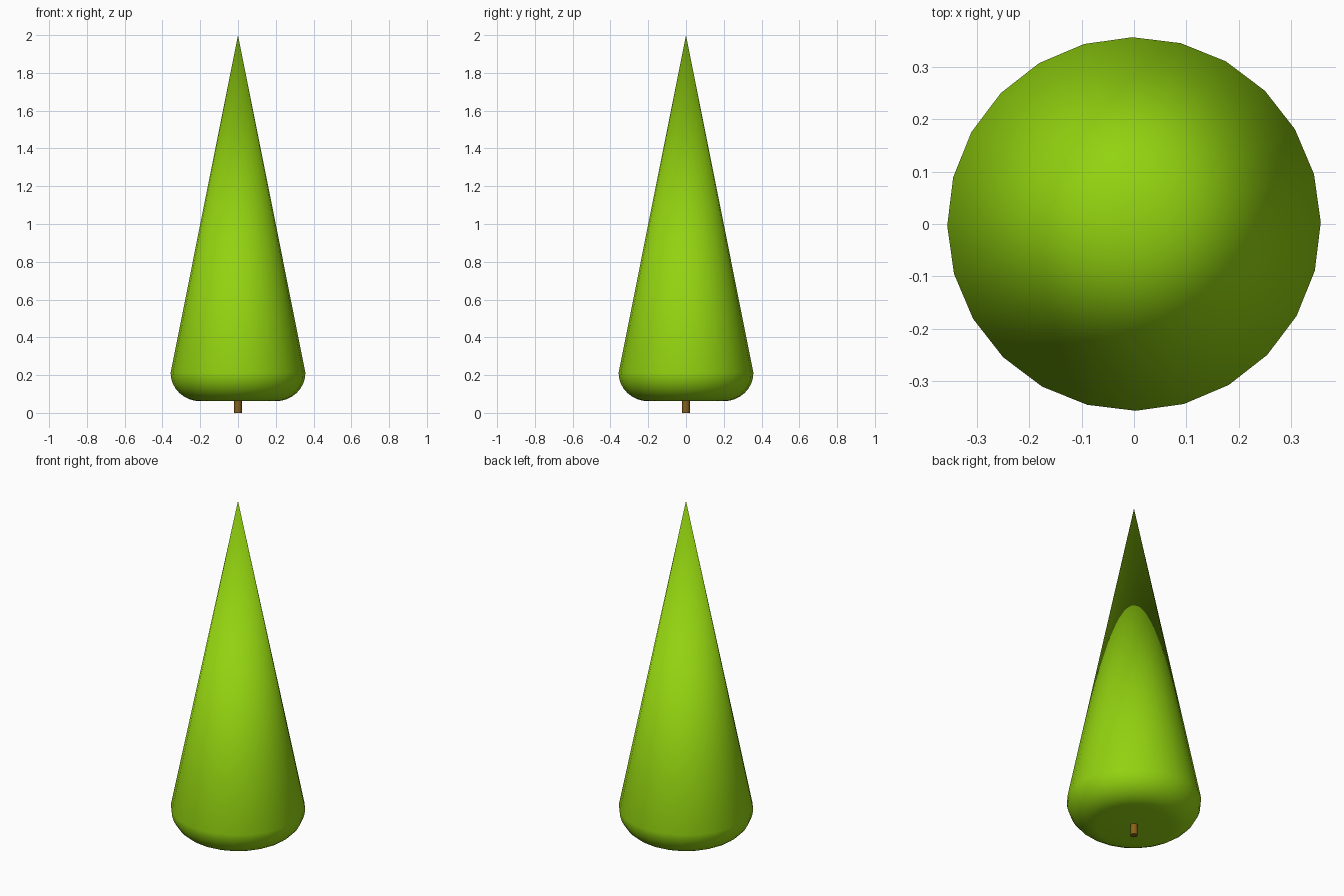
import bpy, math

if "Cube" in bpy.data.objects:
    bpy.data.objects.remove(bpy.data.objects["Cube"])

def lathe(name, profile, sides, color, turn=0.0):
    """Revolve (radius, z) points around z; radius 0 makes a pole."""
    verts, rings, faces = [], [], []
    for r, z in profile:
        n = 1 if r == 0 else sides
        rings.append(range(len(verts), len(verts) + n))
        for i in range(n):
            a = turn + 2 * math.pi * i / sides
            verts.append((r * math.cos(a), r * math.sin(a), z))
    for lo, hi in zip(rings, rings[1:]):
        for i in range(sides):
            j = (i + 1) % sides
            if len(lo) == 1:
                faces.append((lo[0], hi[j], hi[i]))
            elif len(hi) == 1:
                faces.append((lo[i], lo[j], hi[0]))
            else:
                faces.append((lo[i], lo[j], hi[j], hi[i]))
    mesh = bpy.data.meshes.new(name)
    mesh.from_pydata(verts, [], faces)
    mat = bpy.data.materials.new(name + "_colour")
    mat.diffuse_color = color
    mat.use_nodes = True
    mat.node_tree.nodes["Principled BSDF"].inputs["Base Color"].default_value = mat.diffuse_color
    mesh.materials.append(mat)
    obj = bpy.data.objects.new(name, mesh)
    bpy.context.collection.objects.link(obj)
    bpy.ops.object.select_all(action='DESELECT')
    obj.select_set(True)
    bpy.context.view_layer.objects.active = obj
    bpy.ops.object.shade_smooth_by_angle(angle=math.radians(40))
    return obj

# Foliage: flat underside, rounded rim, straight cone to the tip
steps = 8
rim = [(0.2 + 0.157 * math.sin(t), 0.212 - 0.15 * math.cos(t))
       for t in (math.pi / 2 * k / steps for k in range(steps + 1))]
lathe("foliage", [(0, 0.062)] + rim + [(0, 2.0)], 24,
      (0.29, 0.65, 0.005, 1), math.radians(0.5))

# Trunk: short thin stub under the foliage
lathe("trunk", [(0, 0), (0.02, 0), (0.02, 0.07), (0, 0.07)], 12,
      (0.25, 0.12, 0.01, 1))
